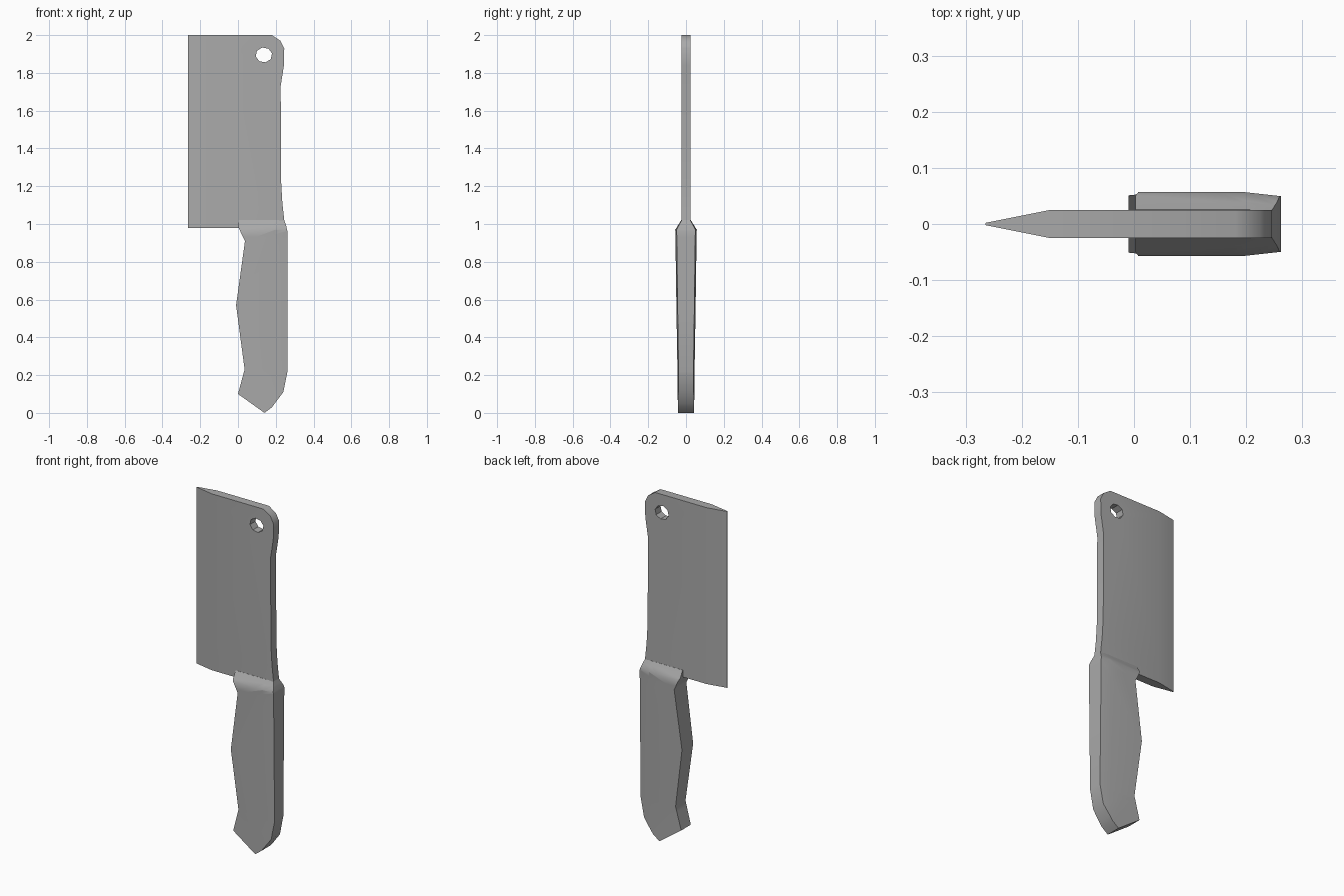
import bpy, bmesh, math

cube = bpy.data.objects.get("Cube")
if cube:
    bpy.data.objects.remove(cube, do_unlink=True)

steel = bpy.data.materials.new("plain_grey")
steel.use_nodes = True
GREY = (0.4, 0.4, 0.4, 1)
steel.diffuse_color = GREY
steel.node_tree.nodes["Principled BSDF"].inputs["Base Color"].default_value = GREY


def lerp(table, v):
    """Read a piecewise linear table of (position, value)."""
    if v <= table[0][0]:
        return table[0][1]
    for (a, p), (b, q) in zip(table, table[1:]):
        if v <= b:
            return p + (q - p) * (v - a) / (b - a)
    return table[-1][1]


def slab(name, loops, x_cuts, z_cuts, half_thickness):
    """Fill an outline (with holes), cut it, and thicken it by a rule."""
    bm = bmesh.new()
    for loop in loops:
        vs = [bm.verts.new((x, 0, z)) for x, z in loop]
        for a, b in zip(vs, vs[1:] + vs[:1]):
            bm.edges.new((a, b))
    bmesh.ops.triangle_fill(bm, edges=bm.edges[:], use_beauty=True)
    cuts = [((x, 0, 0), (1, 0, 0)) for x in x_cuts]
    cuts += [((0, 0, z), (0, 0, 1)) for z in z_cuts]
    for co, no in cuts:
        bmesh.ops.bisect_plane(bm, geom=bm.verts[:] + bm.edges[:] + bm.faces[:],
                               dist=1e-5, plane_co=co, plane_no=no)
    front = bm.verts[:]
    ext = bmesh.ops.extrude_face_region(bm, geom=bm.faces[:], use_keep_orig=True)
    back = [g for g in ext["geom"] if isinstance(g, bmesh.types.BMVert)]
    for side, verts in ((-1, front), (1, back)):
        for v in verts:
            v.co.y = side * half_thickness(v.co.x, v.co.z)
    bmesh.ops.recalc_face_normals(bm, faces=bm.faces[:])
    mesh = bpy.data.meshes.new(name)
    bm.to_mesh(mesh)
    bm.free()
    mesh.materials.append(steel)
    obj = bpy.data.objects.new(name, mesh)
    bpy.context.collection.objects.link(obj)
    bpy.ops.object.select_all(action='DESELECT')
    obj.select_set(True)
    bpy.context.view_layer.objects.active = obj
    bpy.ops.object.shade_smooth_by_angle(angle=math.radians(38))
    return obj


# Blade: broad plate with a ground edge and a hanging hole
blade_outline = [(-0.265, 0.98), (0.2, 0.98), (0.245, 1.02), (0.235, 1.11),
                 (0.228, 1.23), (0.226, 1.73), (0.243, 1.84), (0.245, 1.93),
                 (0.225, 1.97), (0.18, 2.0), (-0.265, 2.0)]
hole = [(0.137 + 0.044 * math.cos(i * math.pi / 4 + 0.2),
         1.895 + 0.04 * math.sin(i * math.pi / 4 + 0.2)) for i in range(8)]
edge_grind = [(-0.265, 0.002), (-0.15, 0.025)]
slab("blade", [blade_outline, hole], [-0.15], [],
     lambda x, z: lerp(edge_grind, x))

# Handle: finger grip on the edge side, thinning to the butt and the spine
handle_outline = [(0.003, 1.02), (0.245, 1.02), (0.255, 0.99), (0.262, 0.96),
                  (0.262, 0.22), (0.24, 0.11), (0.18, 0.03), (0.14, 0.0),
                  (0.0, 0.1), (0.035, 0.23), (-0.01, 0.57), (0.037, 0.91),
                  (0.003, 0.98)]
grip = [(0, 0.043), (0.2, 0.045), (0.57, 0.051), (0.93, 0.056),
        (0.97, 0.057), (1.0, 0.038), (1.02, 0.026)]
spine = [(0.195, 1.0), (0.262, 0.87)]
slab("handle", [handle_outline], [0.195], [0.2, 0.57, 0.93, 0.97, 1.0],
     lambda x, z: lerp(grip, z) * lerp(spine, x))
